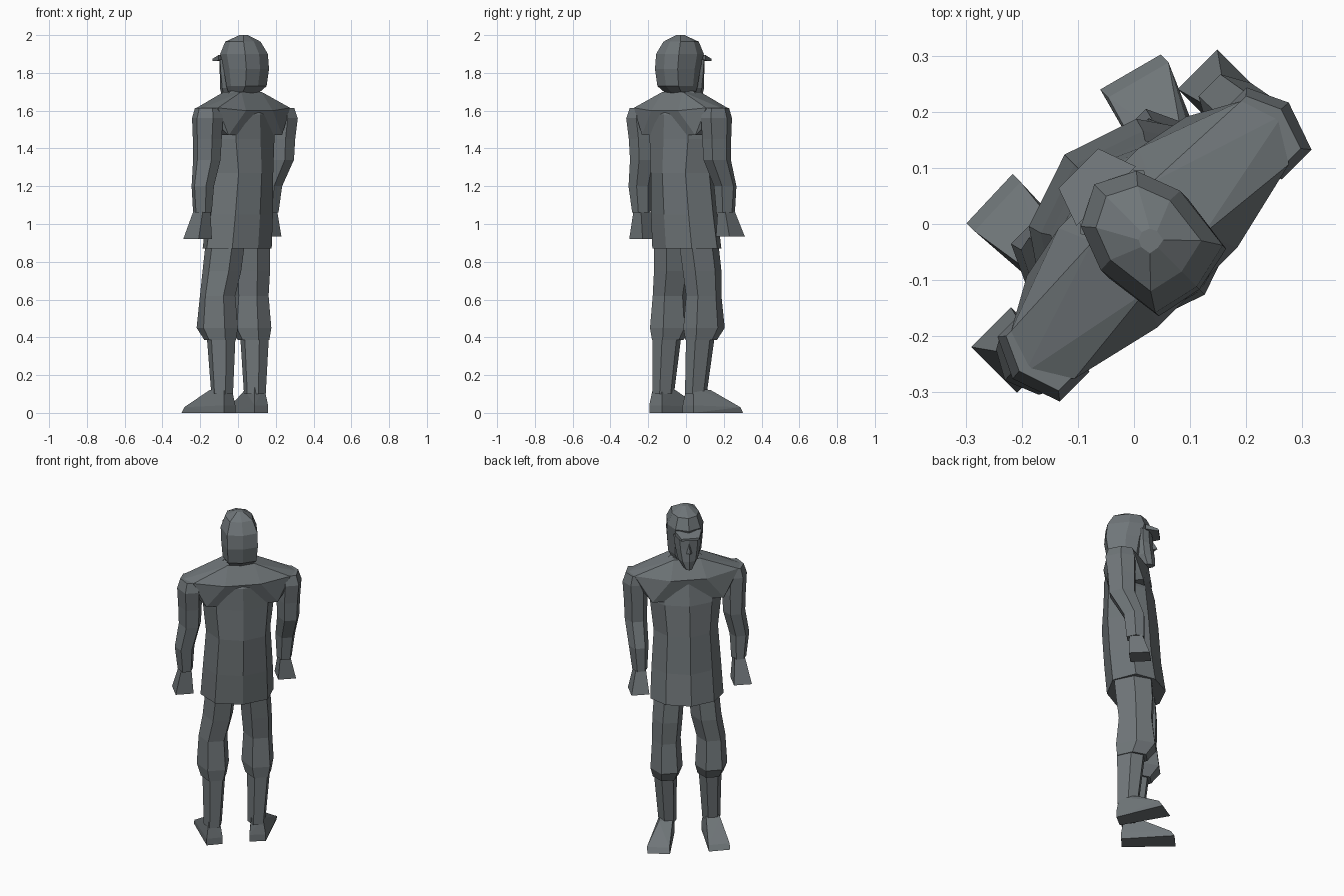
import bpy, bmesh, math
from mathutils import Matrix

if "Cube" in bpy.data.objects:
    bpy.data.objects.remove(bpy.data.objects["Cube"])

# One flat slate grey
grey = bpy.data.materials.new("slate grey")
grey.diffuse_color = (0.16, 0.18, 0.19, 1)
grey.use_nodes = True
grey.node_tree.nodes["Principled BSDF"].inputs["Base Color"].default_value = grey.diffuse_color

# The figure is built facing +y and then turned 45 degrees
TURN = Matrix.Rotation(math.radians(45), 4, 'Z')
OCT = [(0, 1), (.66, .72), (1, .1), (.72, -.72), (0, -1), (-.72, -.72), (-1, .1), (-.66, .72)]
HOOD = [(0, 1), (.7, .72), (1, .1), (.85, -.85), (0, -1), (-.85, -.85), (-1, .1), (-.7, .72)]
HEX = [(.5, 1), (1, .1), (.55, -1), (-.55, -1), (-1, .1), (-.5, 1)]
BOX = [(1, 1), (1, -1), (-1, -1), (-1, 1)]


def loft(name, rings, shape):
    """rings: (z, centre x, half width, front y, back y), bottom to top"""
    bm = bmesh.new()
    prev = None
    for z, cx, w, f, b in rings:
        mid, half = (f + b) / 2, (f - b) / 2
        ring = [bm.verts.new((cx + w * px, mid + half * py, z)) for px, py in shape]
        if prev is None:
            bm.faces.new(ring)
        else:
            n = len(ring)
            for i in range(n):
                j = (i + 1) % n
                bm.faces.new((prev[i], prev[j], ring[j], ring[i]))
        prev = ring
    bm.faces.new(prev)
    finish(name, bm)


def hull(name, pts):
    bm = bmesh.new()
    for p in pts:
        bm.verts.new(p)
    bmesh.ops.convex_hull(bm, input=bm.verts)
    finish(name, bm)


def both(pts):
    return [(s * x, y, z) for s in (-1, 1) for x, y, z in pts]


def finish(name, bm):
    bmesh.ops.recalc_face_normals(bm, faces=bm.faces)
    bm.transform(TURN)
    me = bpy.data.meshes.new(name)
    bm.to_mesh(me)
    bm.free()
    me.materials.append(grey)
    bpy.context.collection.objects.link(bpy.data.objects.new(name, me))


# Long jacket, with a broad yoke joining it to the sleeves
loft("jacket", [(.87, 0, .205, .175, -.15), (1.05, 0, .195, .15, -.165),
                (1.27, 0, .18, .135, -.178), (1.45, 0, .2, .115, -.168),
                (1.58, 0, .2, .085, -.165), (1.64, 0, .17, .055, -.13),
                (1.705, 0, .08, .03, -.1)], OCT)
hull("jacket_yoke", both([(.075, .03, 1.7), (.075, -.1, 1.7), (.29, .02, 1.615),
                          (.325, -.05, 1.61), (.27, -.12, 1.615),
                          (.2, .07, 1.47), (.2, -.13, 1.47), (.1, .09, 1.6),
                          (.1, -.16, 1.6)]))

# Hooded cap
loft("hood", [(1.69, 0, .07, .04, -.1), (1.73, 0, .093, .05, -.15),
              (1.82, 0, .1, .07, -.165), (1.9, 0, .1, .1, -.158),
              (1.965, 0, .075, .07, -.12), (2.0, 0, .02, -.02, -.06)], HOOD)

# Face, nose and cap peak
loft("face", [(1.67, 0, .025, .115, .03), (1.72, 0, .055, .115, 0),
              (1.79, 0, .07, .105, 0), (1.87, 0, .08, .1, 0)], OCT)
hull("nose", [(-.018, .1, 1.765), (.018, .1, 1.765), (0, .13, 1.775), (0, .095, 1.84)])
hull("cap_peak", both([(.075, .07, 1.865), (.075, .07, 1.895),
                       (.05, .14, 1.862), (.05, .14, 1.875)]))

# Arms: wrist and hand differ on each side
for side, s, wx, wy, low in (("right", 1, .265, .035, .935), ("left", -1, .3, -.03, .92)):
    loft(side + "_sleeve", [(1.06, s * wx, .042, wy + .045, wy - .05),
                            (1.2, s * (wx + .005), .055, wy + .045, wy - .065),
                            (1.34, s * .275, .062, .03, -.11),
                            (1.45, s * .275, .066, .03, -.117),
                            (1.56, s * .28, .068, .03, -.13),
                            (1.615, s * .275, .055, .02, -.115)], HEX)
    loft(side + "_hand", [(low, s * (wx + .01), .05, wy + .08, wy - .035),
                          (1.07, s * wx, .028, wy + .035, wy - .035)], BOX)

# Legs: bloused trousers over slim boots
for side, s, kx, ax in (("right", 1, .115, .1), ("left", -1, .135, .145)):
    loft(side + "_trouser", [(.385, s * kx, .072, .08, -.08),
                             (.45, s * kx, .09, .13, -.085),
                             (.62, s * kx, .08, .11, -.07),
                             (.75, s * .108, .085, .115, -.085),
                             (.9, s * .095, .085, .105, -.1)], HEX)
    loft(side + "_boot_shaft", [(.1, s * ax, .05, .03, -.08),
                                (.39, s * kx, .064, .065, -.08)], HEX)

# Feet: heel pair, toe pair and raised instep
feet = {"right_foot": [(.05, -.075), (.14, -.085), (.127, .212), (.247, .18)],
        "left_foot": [(-.19, -.085), (-.1, -.08), (-.21, .212), (-.09, .216)]}
for name, (h1, h2, t1, t2) in feet.items():
    pts = [(x, y, 0) for x, y in (h1, h2, t1, t2)]
    pts += [(x, y, .04) for x, y in (h1, h2)]
    pts += [(x, y - .02, .03) for x, y in (t1, t2)]
    for h, t, other in ((h1, t1, h2), (h2, t2, h1)):
        x = h[0] * .85 + other[0] * .15
        pts += [(x, h[1] + .015, .135), (x * .75 + t[0] * .25, .03, .12)]
    hull(name, pts)
